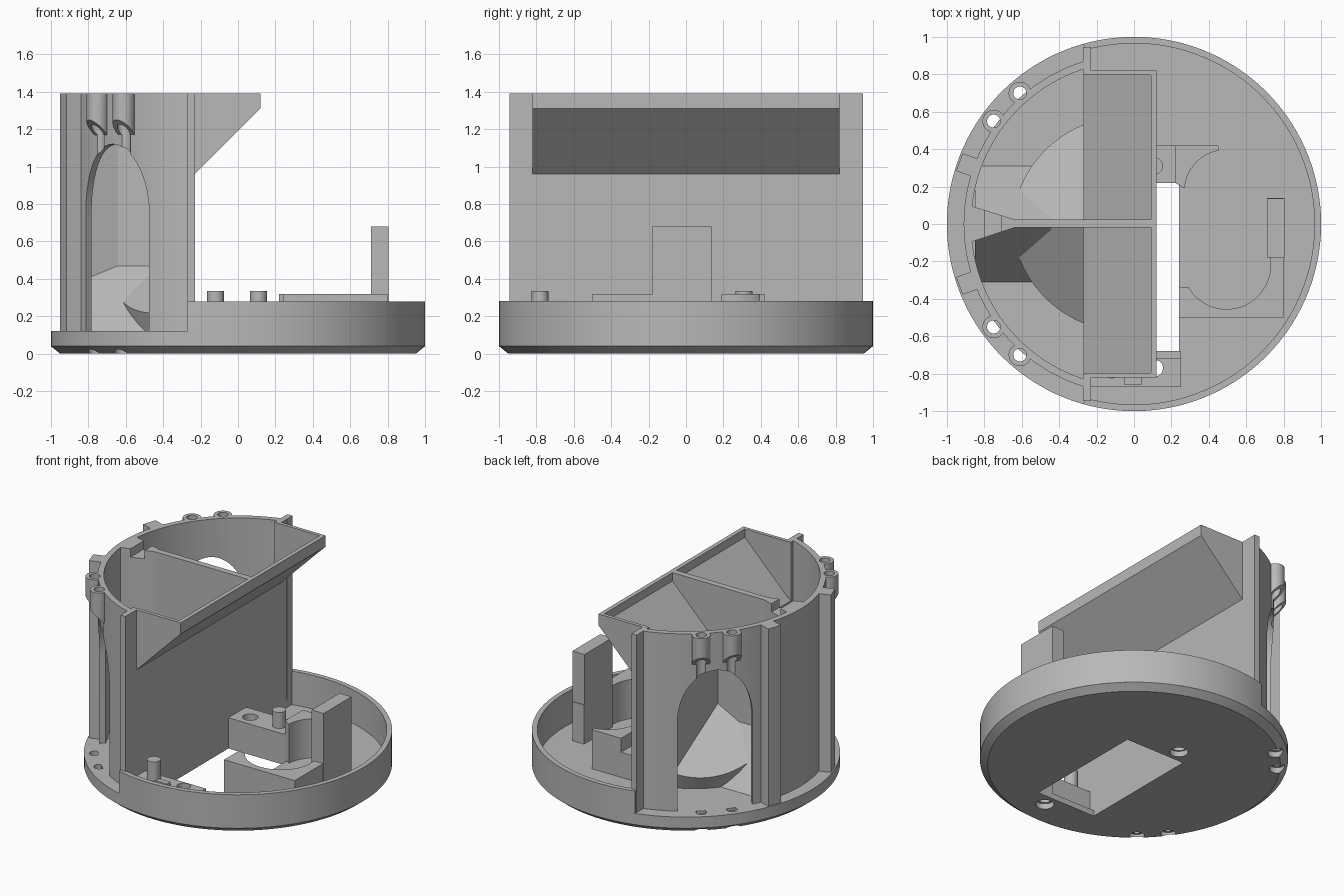
import bpy, bmesh, math
from mathutils import Vector

cube = bpy.data.objects.get("Cube")
if cube:
    bpy.data.objects.remove(cube, do_unlink=True)

grey = bpy.data.materials.new("grey plastic")
grey.use_nodes = True
tone = (0.48, 0.48, 0.48, 1)
grey.diffuse_color = tone
grey.node_tree.nodes["Principled BSDF"].inputs["Base Color"].default_value = tone

parts = []


def finish(name, bm):
    bmesh.ops.recalc_face_normals(bm, faces=bm.faces)
    mesh = bpy.data.meshes.new(name)
    bm.to_mesh(mesh)
    bm.free()
    mesh.materials.append(grey)
    ob = bpy.data.objects.new(name, mesh)
    bpy.context.collection.objects.link(ob)
    parts.append(ob)
    return ob


def loft(name, low, high):
    """Solid between two matching loops of 3D points."""
    bm = bmesh.new()
    a = [bm.verts.new(p) for p in low]
    b = [bm.verts.new(p) for p in high]
    bm.faces.new(a)
    bm.faces.new(b)
    for i in range(len(a)):
        j = (i + 1) % len(a)
        bm.faces.new((a[i], a[j], b[j], b[i]))
    return finish(name, bm)


def prism(name, pts, z0, z1):
    return loft(name, [(x, y, z0) for x, y in pts], [(x, y, z1) for x, y in pts])


def side_prism(name, pts, y0, y1):
    return loft(name, [(x, y0, z) for x, z in pts], [(x, y1, z) for x, z in pts])


def box(name, x0, x1, y0, y1, z0, z1):
    return prism(name, [(x0, y0), (x1, y0), (x1, y1), (x0, y1)], z0, z1)


def arc(r, a0, a1, n=48, cx=0, cy=0):
    angles = [math.radians(a0 + (a1 - a0) * i / n) for i in range(n + 1)]
    return [(cx + r * math.cos(a), cy + r * math.sin(a)) for a in angles]


def rod(name, x, y, r, z0, z1):
    return prism(name, arc(r, 0, 360, 32, x, y)[:-1], z0, z1)


def cut(ob, *cutters):
    for c in cutters:
        mod = ob.modifiers.new("cut", "BOOLEAN")
        mod.operation = "DIFFERENCE"
        mod.solver = "EXACT"
        mod.object = c
        bpy.context.view_layer.objects.active = ob
        bpy.ops.object.modifier_apply(modifier=mod.name)
        parts.remove(c)
        bpy.data.objects.remove(c, do_unlink=True)


def polar(r, deg):
    a = math.radians(deg)
    return r * math.cos(a), r * math.sin(a)


SIDES = (1, -1)
TOP = 1.39
screws = [(x, s * y) for s in SIDES for x, y in ((-0.61, 0.70), (-0.75, 0.55))]
bolt_holes = [(-0.12, 0.31), (0.11, -0.77)]

# Base floor with chamfered underside, battery opening and holes
floor = loft("base_floor", [(x, y, 0) for x, y in arc(0.95, 0, 360, 96)[:-1]],
             [(x, y, 0.04) for x, y in arc(1, 0, 360, 96)[:-1]])
cut(floor, box("cutter", -0.23, 0.24, -0.68, 0.22, -0.1, 0.2),
    *[rod("cutter", x, y, 0.05, -0.1, 0.1) for x, y in screws],
    *[rod("cutter", x, y, 0.06, -0.1, 0.1) for x, y in bolt_holes])

# Tray rim on the open side, low flange under the tower
prism("tray_rim", arc(1, -105.7, 105.7, 72) + arc(0.965, 105.7, -105.7, 72), 0.04, 0.28)
flange = prism("tower_flange", arc(1, 103.3, 256.7, 64), 0.04, 0.12)
cut(flange, *[rod("cutter", x, y, 0.035, 0, 0.2) for x, y in screws])

# Curved tower wall with two arched windows and screw bores
wall = prism("tower_wall", arc(0.91, 104.6, 255.4, 72) + arc(0.87, 251.9, 108.1, 72), 0.1, TOP)
for s in SIDES:
    out = Vector((*polar(1, s * 137.4), 0))
    side = Vector((-out.y, out.x, 0))
    arch = [(-0.25, 0.12)] + [(0.25, 0.12)]
    arch += [(x, 0.75 + 1.48 * y) for x, y in arc(0.25, 0, 180, 28)]
    loops = [[out * r + side * t + Vector((0, 0, z)) for t, z in arch] for r in (0.6, 1.2)]
    cut(wall, loft("cutter", *loops))
cut(wall, *[rod("cutter", x, y, 0.035, 1.05, 1.5) for x, y in screws])

# Screw tubes with slanted lower ends
for x, y in screws:
    out = Vector((x, y)).normalized()
    bm = bmesh.new()
    rings = []
    for r, slanted in ((0.06, 0), (0.06, 1), (0.035, 1), (0.035, 0)):
        ring = []
        for px, py in arc(r, 0, 360, 32)[:-1]:
            z = 1.19 + out.dot((px, py)) if slanted else TOP
            ring.append(bm.verts.new((x + px, y + py, z)))
        rings.append(ring)
    for k in range(4):
        a, b = rings[k], rings[(k + 1) % 4]
        for i in range(32):
            j = (i + 1) % 32
            bm.faces.new((a[i], a[j], b[j], b[i]))
    finish("screw_tube", bm)

# Flat wall, side fins and radial ribs
box("flat_wall", -0.27, -0.23, -0.945, 0.945, 0.04, 0.965)
for s in SIDES:
    box("side_fin", -0.27, -0.23, s * 0.80, s * 0.945, 0.965, TOP)
    out = Vector(polar(1, s * 160.5))
    side = Vector((-out.y, out.x))
    prism("radial_rib", [out * r + side * t for r, t in
                         ((0.89, -0.05), (0.99, -0.05), (0.99, 0.05), (0.89, 0.05))], 0.1, TOP)

# Overhanging chute: sloped lip and cheeks
side_prism("chute_slope", [(-0.23, 0.96), (0.12, 1.31), (0.12, TOP), (0.09, TOP),
                           (0.09, 1.33), (-0.27, 0.97)], -0.82, 0.82)
for s in SIDES:
    side_prism("chute_cheek", [(-0.25, 0.96), (0.11, 1.31), (0.11, TOP), (-0.25, TOP)],
               s * 0.795, s * 0.82)

# Divider, its wedge at the curved wall and the slot across it
side_prism("divider", [(-0.65, 0.1), (-0.25, 0.1), (-0.25, 0.965), (0.1, 1.32),
                       (0.1, TOP), (-0.65, TOP)], -0.02, 0.025)
wedge = prism("divider_wedge", [(-0.88, -0.1), (-0.64, -0.02), (-0.64, 0.025), (-0.88, 0.1)],
              0.1, TOP)
cut(wedge, box("cutter", -0.80, -0.71, -0.2, 0.2, 1.33, 1.5))

# Sloped guides that lead to the windows
for s in SIDES:
    ramp = [(0, 0.494), (-0.31, 0.12), (0, 0.1)]
    loft("window_ramp", [(-0.85, -s * y, z) for y, z in ramp],
         [(-0.44, -s * y, z) for y, z in ramp])
    edge = arc(0.615, 248, 200, 20, -0.04, 0.04)
    foot = arc(0.565, 248, 200, 20, -0.04, 0.04)
    inner = [(-0.43, -0.01), (-0.25, -0.01), (-0.25, -0.53)]
    loft("funnel_guide", [(x, s * y, 0.1) for x, y in foot + inner],
         [(x, s * y, 0.47 + 0.52 * (x + 0.43) + 0.61 * (y + 0.02)) for x, y in edge + inner])

# Motor seat with curved pocket, and its upright plate
prism("motor_seat", [(0.24, -0.5), (0.8, -0.5), (0.8, 0.14), (0.71, 0.14), (0.71, 0.0)]
      + arc(0.235, 0, -150, 28, 0.495, -0.22) + [(0.24, -0.335)], 0.04, 0.32)
box("upright_plate", 0.71, 0.805, -0.18, 0.135, 0.04, 0.68)

# Rear bracket: low block with hole, taller curved cheek
block = box("rear_bracket", -0.23, 0.24, 0.22, 0.42, 0.04, 0.22)
cut(block, rod("cutter", -0.12, 0.31, 0.05, 0, 0.5))
prism("rear_bracket_cheek", [(0.45, 0.42), (0.22, 0.42), (0.22, 0.22)]
      + arc(0.22, 176, 100, 16, 0.49, 0.175), 0.04, 0.32)

# Front bracket with step and tab
block = box("front_bracket", -0.23, 0.25, -0.87, -0.72, 0.04, 0.2)
cut(block, rod("cutter", 0.11, -0.77, 0.045, 0, 0.5))
box("front_bracket_step", 0.12, 0.25, -0.73, -0.68, 0.04, 0.13)
box("front_bracket_tab", -0.05, 0.04, -0.86, -0.82, 0.19, 0.23)

# Locating pins
for x, y in ((-0.12, -0.78), (0.11, 0.31)):
    rod("locating_pin", x, y, 0.045, 0.18, 0.335)

# Smooth the curved faces, keep edges sharp
bpy.ops.object.select_all(action="DESELECT")
for ob in parts:
    ob.select_set(True)
bpy.context.view_layer.objects.active = parts[0]
bpy.ops.object.shade_smooth_by_angle(angle=math.radians(30))
